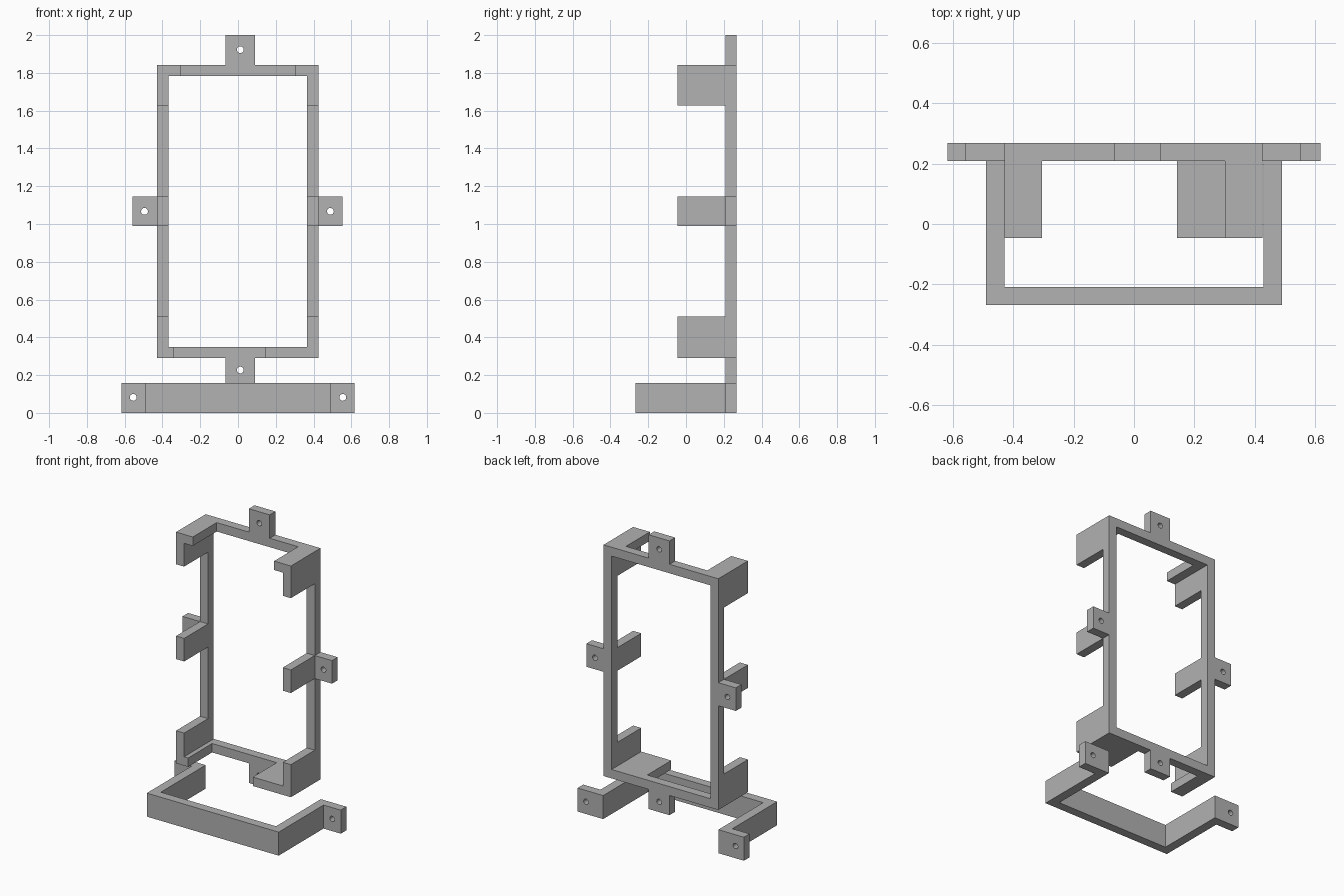
import bpy
import bmesh
from math import radians
from mathutils import Matrix, Vector

cube = bpy.data.objects.get("Cube")
if cube:
    bpy.data.objects.remove(cube, do_unlink=True)

# One grey plastic for everything
grey = bpy.data.materials.new("grey plastic")
grey.use_nodes = True
colour = (0.445, 0.445, 0.445, 1)
grey.diffuse_color = colour
grey.node_tree.nodes["Principled BSDF"].inputs["Base Color"].default_value = colour

# Main dimensions
WALL = 0.06
LEFT, RIGHT, BOTTOM, TOP = -0.428, 0.425, 0.29, 1.843
FRONT, BACK, ARM_FRONT = 0.208, 0.268, -0.046
HOLE = 0.018


def add_object(name, bm):
    bmesh.ops.recalc_face_normals(bm, faces=bm.faces)
    mesh = bpy.data.meshes.new(name)
    bm.to_mesh(mesh)
    bm.free()
    mesh.materials.append(grey)
    obj = bpy.data.objects.new(name, mesh)
    bpy.context.collection.objects.link(obj)
    return obj


def prism(name, points, start, end, axis="y"):
    """Extrude a flat outline: (x, z) along y, or (x, y) along z."""
    bm = bmesh.new()
    place = (lambda a, b: (a, start, b)) if axis == "y" else (lambda a, b: (a, b, start))
    face = bm.faces.new([bm.verts.new(place(a, b)) for a, b in points])
    grown = bmesh.ops.extrude_face_region(bm, geom=[face])["geom"]
    shift = Vector((0, end - start, 0) if axis == "y" else (0, 0, end - start))
    bmesh.ops.translate(bm, vec=shift, verts=[g for g in grown if isinstance(g, bmesh.types.BMVert)])
    return add_object(name, bm)


def rectangle(x0, x1, z0, z1):
    return [(x0, z0), (x1, z0), (x1, z1), (x0, z1)]


def cut(obj, cutter):
    """Subtract the cutter, keep the result and remove the cutter."""
    cutter.hide_render = True
    mod = obj.modifiers.new("cut", "BOOLEAN")
    mod.operation, mod.solver, mod.object = "DIFFERENCE", "EXACT", cutter
    bpy.context.view_layer.update()
    result = bpy.data.meshes.new_from_object(obj.evaluated_get(bpy.context.evaluated_depsgraph_get()))
    obj.modifiers.clear()
    obj.data = result
    bpy.data.objects.remove(cutter, do_unlink=True)


def drill(obj, centres):
    bm = bmesh.new()
    for x, z in centres:
        matrix = Matrix.Translation((x, (FRONT + BACK) / 2, z)) @ Matrix.Rotation(radians(90), 4, "X")
        bmesh.ops.create_cone(bm, cap_ends=True, segments=24, radius1=HOLE, radius2=HOLE,
                              depth=0.12, matrix=matrix)
    cut(obj, add_object("hole_cutter", bm))


# Back frame with its four screw tabs
TAB_L, TAB_R, TAB_LOW, TAB_HIGH = -0.065, 0.09, 0.99, 1.145
outline = [
    (LEFT, BOTTOM), (TAB_L, BOTTOM), (TAB_L, 0.158), (TAB_R, 0.158), (TAB_R, BOTTOM),
    (RIGHT, BOTTOM), (RIGHT, TAB_LOW), (0.553, TAB_LOW), (0.553, TAB_HIGH), (RIGHT, TAB_HIGH),
    (RIGHT, TOP), (TAB_R, TOP), (TAB_R, 2), (TAB_L, 2), (TAB_L, TOP),
    (LEFT, TOP), (LEFT, TAB_HIGH), (-0.558, TAB_HIGH), (-0.558, TAB_LOW), (LEFT, TAB_LOW),
]
frame = prism("back_frame", outline, FRONT, BACK)
window = rectangle(LEFT + WALL, RIGHT - WALL, BOTTOM + WALL, TOP - WALL)
cut(frame, prism("window_cutter", window, FRONT - 0.1, BACK + 0.1))
drill(frame, [(0.012, 1.923), (0.012, 0.227), (-0.495, 1.067), (0.489, 1.067)])


# L-shaped corner brackets reaching forward
def corner(name, x, z, x_end, z_end):
    xi = x + (WALL if x_end > x else -WALL)
    zi = z + (WALL if z_end > z else -WALL)
    prism(name, [(x, z), (x_end, z), (x_end, zi), (xi, zi), (xi, z_end), (x, z_end)],
          ARM_FRONT, FRONT)


corner("top_right_bracket", LEFT, TOP, -0.304, 1.627)
corner("top_left_bracket", RIGHT, TOP, 0.301, 1.627)
corner("bottom_right_bracket", LEFT, BOTTOM, -0.338, 0.509)
corner("bottom_left_bracket", RIGHT, BOTTOM, 0.142, 0.509)

# Side arms at mid height
for name, x in (("right_side_arm", LEFT), ("left_side_arm", RIGHT - WALL)):
    prism(name, rectangle(x, x + WALL, TAB_LOW, TAB_HIGH), ARM_FRONT, FRONT)

# Bottom strap: a U with outward screw flanges
half = [(0.618, BACK), (0.618, FRONT), (0.49, FRONT), (0.49, -BACK)]
inner = [(0.428, -BACK + WALL), (0.428, BACK)]
strap_outline = (half + [(-x, y) for x, y in reversed(half)]
                 + [(-x, y) for x, y in reversed(inner)] + inner)
strap = prism("bottom_strap", strap_outline, 0, 0.158, axis="z")
drill(strap, [(-0.555, 0.082), (0.555, 0.082)])
